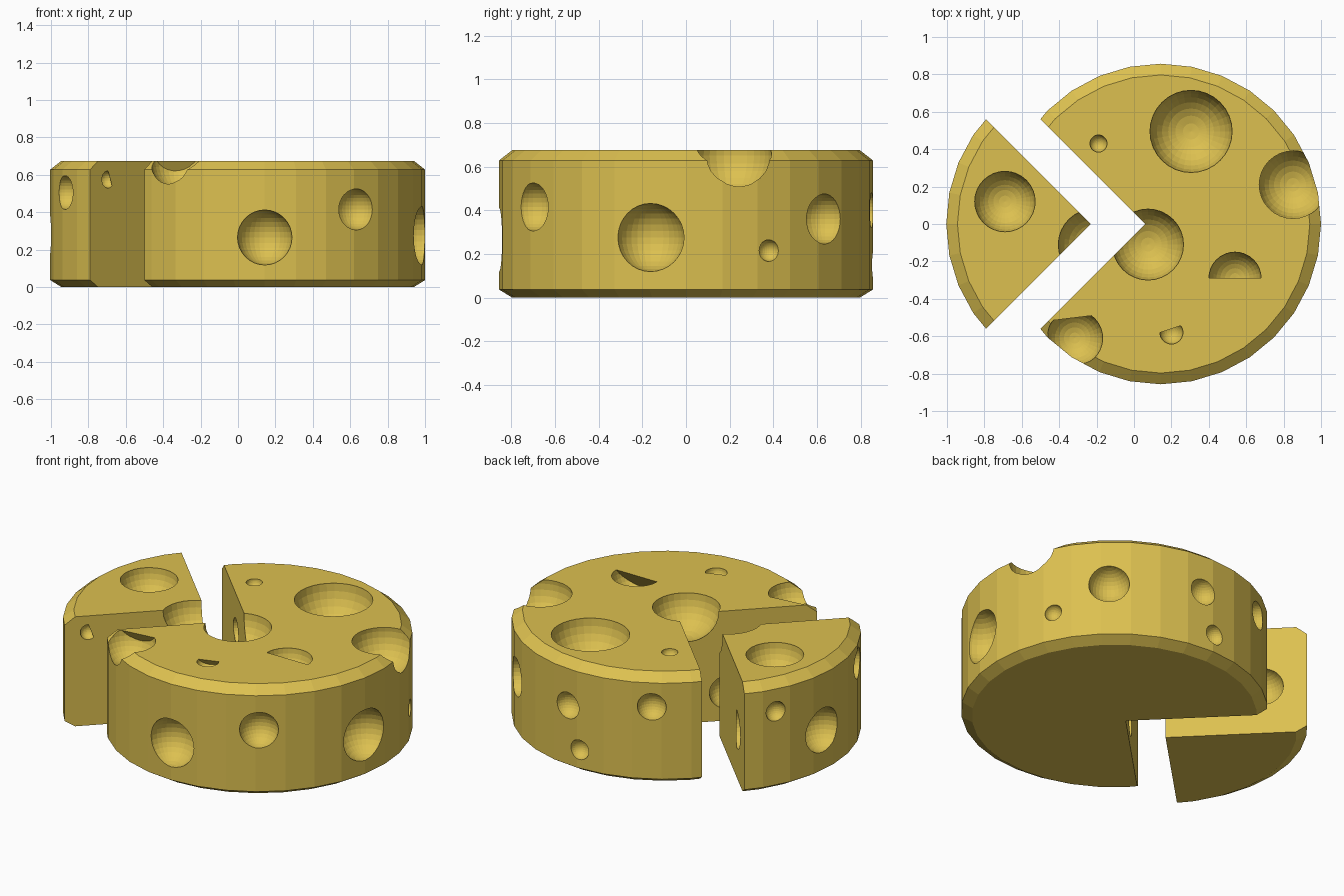
import bpy, bmesh, math
from mathutils import Vector, Matrix

if "Cube" in bpy.data.objects:
    bpy.data.objects.remove(bpy.data.objects["Cube"])

CX, R, H, SPLIT = 0.143, 0.857, 0.675, -0.29   # wheel centre, radius, height, wedge offset
APEX = 0.06                                     # x of the notch corner

mat = bpy.data.materials.new("cheese")
mat.diffuse_color = (0.72, 0.53, 0.08, 1)
mat.use_nodes = True
mat.node_tree.nodes["Principled BSDF"].inputs["Base Color"].default_value = mat.diffuse_color


def make_object(name, bm):
    bmesh.ops.recalc_face_normals(bm, faces=bm.faces)
    me = bpy.data.meshes.new(name)
    bm.to_mesh(me)
    bm.free()
    ob = bpy.data.objects.new(name, me)
    bpy.context.collection.objects.link(ob)
    return ob


def loft(name, rings):
    """Closed solid through a stack of equal-length rings."""
    bm = bmesh.new()
    vs = [[bm.verts.new(p) for p in ring] for ring in rings]
    n = len(vs[0])
    bm.faces.new(vs[0][::-1])
    bm.faces.new(vs[-1])
    for a, b in zip(vs, vs[1:]):
        for i in range(n):
            j = (i + 1) % n
            bm.faces.new((a[i], a[j], b[j], b[i]))
    return make_object(name, bm)


def wheel(name):
    """32-sided disc with chamfered rims."""
    profile = [(R - 0.06, 0), (R, 0.037), (R, H - 0.047), (R - 0.06, H)]
    return loft(name, [[(CX + r * math.cos(i * math.pi / 16), r * math.sin(i * math.pi / 16), z)
                        for i in range(32)] for r, z in profile])


def bubbles(name, holes):
    """Sphere cutters; each is (centre, radius) plus an optional plane that trims it."""
    bm = bmesh.new()
    for c, r, *trim in holes:
        s = bmesh.new()
        bmesh.ops.create_uvsphere(s, u_segments=32, v_segments=16, radius=r,
                                  matrix=Matrix.Translation(c))
        if trim:
            bmesh.ops.bisect_plane(s, geom=s.verts[:] + s.edges[:] + s.faces[:],
                                   plane_co=trim[0], plane_no=trim[1], clear_outer=True)
            bmesh.ops.holes_fill(s, edges=[e for e in s.edges if e.is_boundary])
        tmp = bpy.data.meshes.new("tmp")
        s.to_mesh(tmp)
        s.free()
        bm.from_mesh(tmp)
        bpy.data.meshes.remove(tmp)
    return make_object(name, bm)


def cut(ob, cutter, op):
    m = ob.modifiers.new("cut", 'BOOLEAN')
    m.operation, m.solver, m.object = op, 'EXACT', cutter
    bpy.context.view_layer.objects.active = ob
    bpy.ops.object.modifier_apply(modifier=m.name)
    bpy.data.objects.remove(cutter)


def rim(deg, z, r):
    a = math.radians(deg)
    return ((CX + R * math.cos(a), R * math.sin(a), z), r)


def side(t, sign, z, r, *trim):
    """Hole on a cut face, distance t from the notch corner."""
    return ((APEX - t, sign * t, z), r, *trim)


def top(x, y, r, *trim, z=H - 0.004):
    return ((x, y, z), r, *trim)


def sector():
    tri = [(APEX, 0), (APEX - 1.5, 1.5), (APEX - 1.5, -1.5)]
    return loft("sector", [[(x, y, z) for x, y in tri] for z in (-0.5, 1.5)])


centre_hole = top(0.075, -0.11, 0.19)

# Main wheel with the notch
main_holes = [
    top(0.305, 0.495, 0.22), top(-0.19, 0.43, 0.046), centre_hole,
    top(0.85, 0.21, 0.183, z=0.65),
    top(0.54, -0.29, 0.14, (0.54, -0.29, H), (0, -1, 0.8)),
    top(0.2, -0.58, 0.062, (0.2, -0.56, H), (-0.32, 0.95, 0.8)),
    top(-0.317, -0.61, 0.15, (-0.35, -0.505, H), (-0.12, 0.99, 0.6)),
    rim(270, 0.265, 0.147), rim(305, 0.415, 0.11), rim(349, 0.275, 0.156),
    rim(26.4, 0.215, 0.05), rim(48, 0.36, 0.115), rim(85.5, 0.40, 0.08),
    rim(91, 0.15, 0.06), rim(120, 0.48, 0.082),
    side(0.25, 1, 0.44, 0.08), side(0.2, -1, 0.175, 0.1),
]
main = wheel("cheese_wheel")
cut(main, sector(), 'DIFFERENCE')
cut(main, bubbles("main_bubbles", main_holes), 'DIFFERENCE')

# Separated wedge
wedge_holes = [
    top(-0.40, 0.12, 0.162), centre_hole,
    rim(204.5, 0.505, 0.09), rim(174, 0.28, 0.135), rim(151.5, 0.49, 0.06),
    side(0.386, 1, 0.30, 0.115), side(0.465, -1, 0.575, 0.046),
    side(0.33, -1, 0.22, 0.1, (-0.285, -0.345, 0.205), (-0.73, 0, 1)),
]
wedge = wheel("cheese_wedge")
cut(wedge, sector(), 'INTERSECT')
cut(wedge, bubbles("wedge_bubbles", wedge_holes), 'DIFFERENCE')
wedge.location.x = SPLIT

for ob in (main, wedge):
    ob.data.materials.clear()
    ob.data.materials.append(mat)
    ob.data.polygons.foreach_set("use_smooth", [False] * len(ob.data.polygons))
